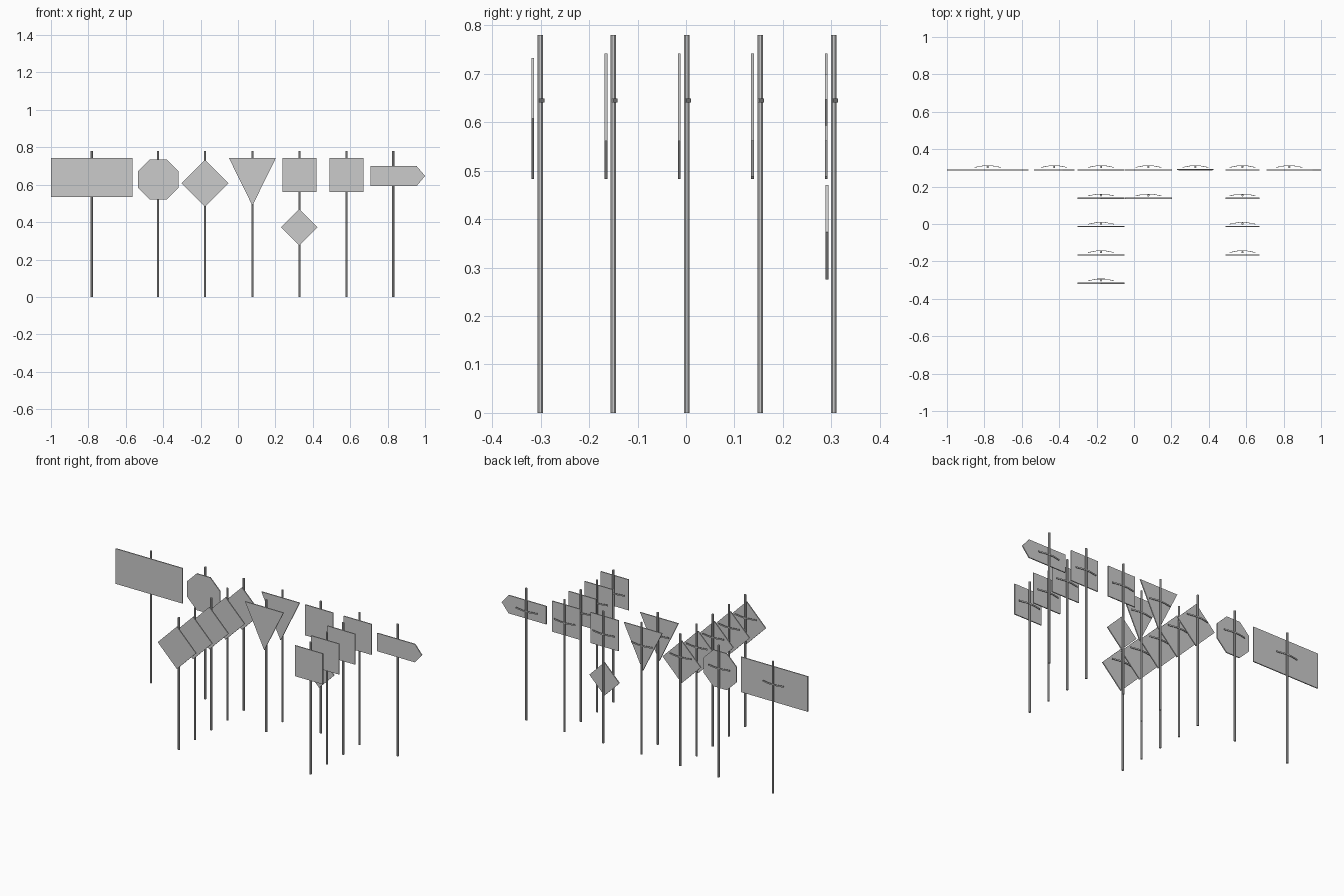
import bpy, math

if "Cube" in bpy.data.objects:
    bpy.data.objects.remove(bpy.data.objects["Cube"])

POST_H, POST_R, PLATE_T = 0.78, 0.0058, 0.006
ROWS = [0.305, 0.153, 0.0015, -0.15, -0.301]


def prism(name, pts, axis, lo, hi):
    """Extrude a closed 2D outline along y (points are x,z) or z (points are x,y)."""
    def place(p, d):
        return (p[0], d, p[1]) if axis == 'y' else (p[0], p[1], d)
    n = len(pts)
    verts = [place(p, lo) for p in pts] + [place(p, hi) for p in pts]
    faces = [list(range(n)), list(range(2 * n - 1, n - 1, -1))]
    faces += [[i, i + n, (i + 1) % n + n, (i + 1) % n] for i in range(n)]
    if axis == 'z':
        faces = [f[::-1] for f in faces]
    me = bpy.data.meshes.new(name)
    me.from_pydata(verts, [], faces)
    ob = bpy.data.objects.new(name, me)
    bpy.context.collection.objects.link(ob)
    return ob


def ngon(n, r, cx, cz, turn=0.0):
    return [(cx + r * math.cos(turn + math.tau * i / n),
             cz + r * math.sin(turn + math.tau * i / n)) for i in range(n)]


def rect(x0, x1, z0, z1):
    return [(x0, z0), (x1, z0), (x1, z1), (x0, z1)]


def sign(kind, outline, x, y):
    # post
    prism(kind + "_post", ngon(8, POST_R * 1.08, x, y, math.pi / 8), 'z', 0, POST_H)
    # face plate in front of the post
    prism(kind + "_plate", [(x + a, b) for a, b in outline], 'y', y - 0.0185, y - 0.0185 + PLATE_T)
    # bent clamp strip wrapping behind the post
    back = [(-0.07, -0.001), (-0.02, 0.0085), (0.02, 0.0085), (0.07, -0.001)]
    front = [(a, b - 0.003) for a, b in back]
    strip = front + back[::-1]
    prism(kind + "_clamp", [(x + a, y + b) for a, b in strip], 'z', 0.641, 0.649)


# outlines relative to each post: (name, shape, post x, number of rows)
square = rect(-0.091, 0.091, 0.561, 0.742)
signs = [
    ("wide_sign", rect(-0.218, 0.218, 0.534, 0.742), -0.782, 1),
    ("octagon_sign", ngon(8, 0.1165, 0, 0.628, math.pi / 8), -0.427, 1),
    ("diamond_sign", ngon(4, 0.125, 0, 0.608), -0.176, 5),
    ("triangle_sign", [(0, 0.488), (0.125, 0.742), (-0.125, 0.742)], 0.077, 2),
    ("square_sign", square, 0.328, 1),
    ("plain_square_sign", square, 0.58, 4),
    ("arrow_sign", [(-0.121, 0.593), (0.125, 0.593), (0.17, 0.647),
                    (0.125, 0.70), (-0.121, 0.70)], 0.83, 1),
]
for kind, outline, x, count in signs:
    for y in ROWS[:count]:
        sign(kind, outline, x, y)

# small extra diamond below the square sign
prism("small_diamond_plate", ngon(4, 0.098, 0.328, 0.373), 'y', 0.288, 0.294)
